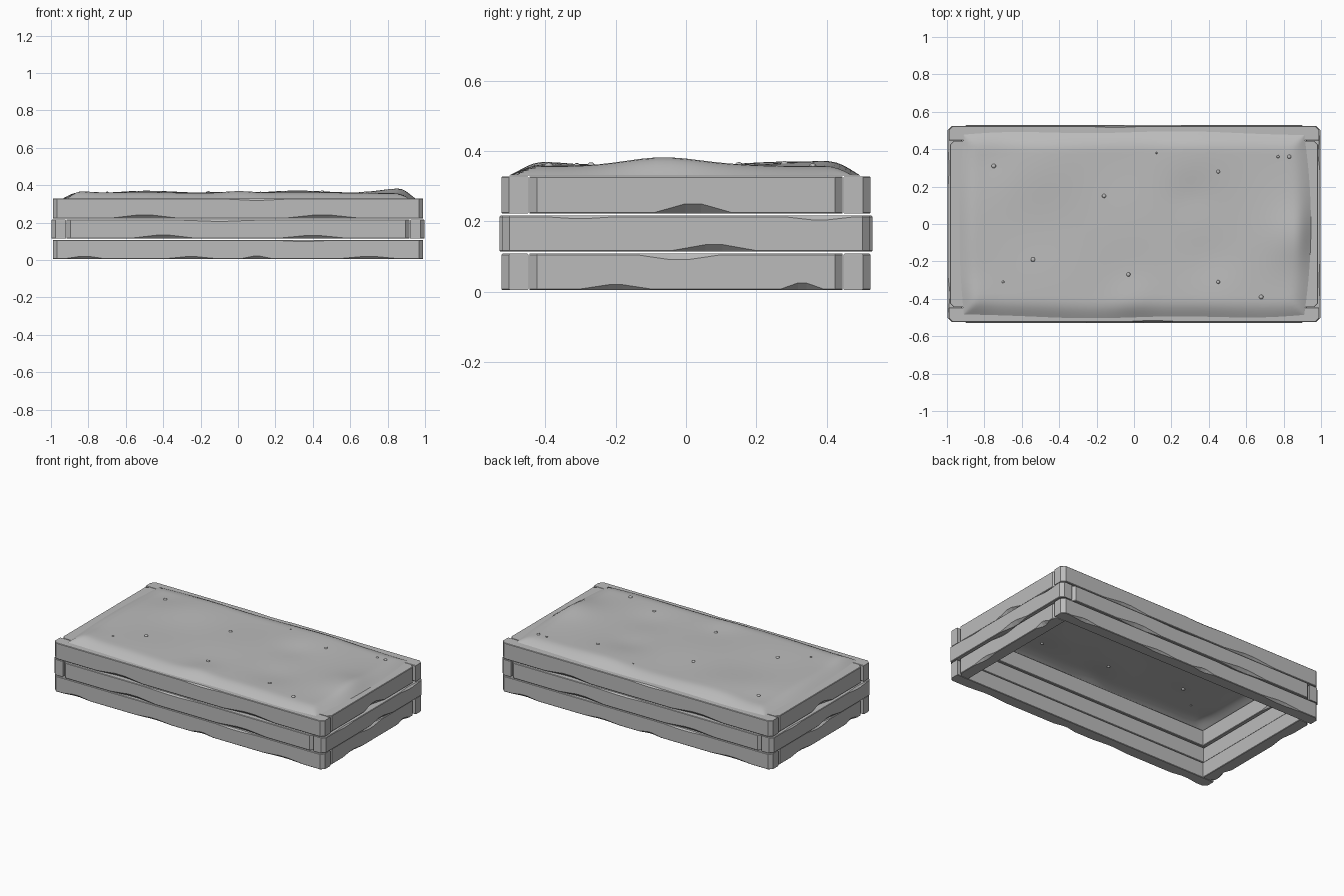
import bpy, bmesh, math
from mathutils import Matrix, Vector

cube = bpy.data.objects.get("Cube")
if cube:
    bpy.data.objects.remove(cube)

grey = bpy.data.materials.new("plain_grey")
grey.use_nodes = True
grey.diffuse_color = (0.5, 0.5, 0.5, 1)
grey.node_tree.nodes["Principled BSDF"].inputs["Base Color"].default_value = (0.5, 0.5, 0.5, 1)


def finish(bm, name, angle=None):
    bmesh.ops.recalc_face_normals(bm, faces=bm.faces[:])
    mesh = bpy.data.meshes.new(name)
    bm.to_mesh(mesh)
    bm.free()
    mesh.materials.append(grey)
    obj = bpy.data.objects.new(name, mesh)
    bpy.context.collection.objects.link(obj)
    if angle:
        bpy.ops.object.select_all(action='DESELECT')
        obj.select_set(True)
        bpy.context.view_layer.objects.active = obj
        bpy.ops.object.shade_smooth_by_angle(angle=angle)
    return obj


def plank(name, turn, half, outer, z0, z1, chips):
    """Loft a worn board; chips are (edge, position, half width, depth)."""
    thick, nick, tip = 0.078, 0.003, 0.022
    inner = outer - thick
    stops = {-half, tip - half, half - tip, half}
    for _, u, w, _ in chips:
        stops |= {max(-half, u - w), u - w * 0.2, u + w * 0.2, min(half, u + w)}
    bm = bmesh.new()
    rings = []
    for u in sorted(stops):
        # chamfer at each long edge: outer bottom, outer top, inner top, inner bottom
        cut = {e: nick for e in ("ob", "ot", "it", "ib")}
        for edge, pos, w, depth in chips:
            cut[edge] += depth * max(0, min(1, (w - abs(u - pos)) / (w * 0.8)))
        out = outer - (tip if abs(u) == half else 0)
        a, b, c, d = cut["ob"], cut["ot"], cut["it"], cut["ib"]
        section = [(out - a, z0), (out, z0 + a), (out, z1 - b), (out - b, z1),
                   (inner + c, z1), (inner, z1 - c), (inner, z0 + d), (inner + d, z0)]
        rings.append([bm.verts.new((u, -v, z)) for v, z in section])
    for r, s in zip(rings, rings[1:]):
        for i in range(8):
            j = (i + 1) % 8
            bm.faces.new((r[i], r[j], s[j], s[i]))
    bm.faces.new(rings[0])
    bm.faces.new(rings[-1])
    bmesh.ops.transform(bm, matrix=Matrix.Rotation(math.radians(turn), 4, 'Z'), verts=bm.verts[:])
    finish(bm, name)


# Three courses of boards whose corner joints alternate
courses = [
    ("bottom", 0.005, 0.108, (0.99, 0.525), (0.445, 0.985),
     [("ob", -0.82, 0.1, 0.012), ("ob", -0.25, 0.13, 0.01), ("ob", 0.1, 0.08, 0.013),
      ("ob", 0.7, 0.15, 0.011), ("ot", 0.35, 0.15, 0.006)],
     [("ob", -0.2, 0.1, 0.012), ("ob", 0.33, 0.06, 0.017), ("ot", -0.02, 0.12, 0.014)]),
    ("middle", 0.114, 0.216, (0.917, 0.53), (0.523, 0.997),
     [("ob", -0.4, 0.17, 0.016), ("ob", 0.4, 0.18, 0.014), ("ot", -0.1, 0.2, 0.006)],
     [("ob", 0.08, 0.12, 0.017), ("ot", 0.38, 0.1, 0.009), ("ot", -0.3, 0.1, 0.005)]),
    ("top", 0.222, 0.328, (0.99, 0.525), (0.445, 0.985),
     [("ob", -0.5, 0.17, 0.016), ("ob", 0.45, 0.19, 0.016), ("ot", 0.1, 0.15, 0.006)],
     [("ob", 0.02, 0.11, 0.025), ("ib", -0.2, 0.1, 0.015)]),
]
for level, z0, z1, long_fit, short_fit, long_chips, short_chips in courses:
    for side, turn in (("front", 0), ("left", 90), ("back", 180), ("right", 270)):
        is_long = turn % 180 == 0
        half, outer = long_fit if is_long else short_fit
        plank(f"{level}_{side}_plank", turn, half, outer, z0, z1, long_chips if is_long else short_chips)

# Bumps on the soil: x, y, radius, height
BUMPS = [(0.87, -0.07, 0.2, 0.02), (-0.5, 0.3, 0.3, 0.008), (-0.87, -0.4, 0.15, 0.01),
         (0.3, 0.4, 0.25, 0.009), (0.0, -0.4, 0.15, 0.011), (0.4, -0.2, 0.2, -0.01),
         (-0.75, 0.36, 0.2, -0.008), (0.3, 0.15, 0.15, -0.007)]


def soil_height(x, y, s, t):
    rim = min((1 - abs(s)) * 0.93, (1 - abs(t)) * 0.49) / 0.09
    rise = math.sin(min(rim, 1) * math.pi / 2)
    z = 0.36 + 0.003 * math.sin(7 * x + 2) * math.cos(9 * y)
    for bx, by, r, h in BUMPS:
        z += h * math.exp(-((x - bx) ** 2 + (y - by) ** 2) / (r * r * 0.5))
    return 0.33 + (z - 0.33) * rise


def soil_point(s, t):
    # bow the sides and round the corners
    x = s * (0.94 - 0.03 * t * t) + 0.006 * (1 - t * t)
    y = t * (0.495 - 0.015 * s ** 4) - 0.004 + 0.005 * math.sin(6 * s) * t * t
    return Vector((x, y, soil_height(x, y, s, t)))


# Soil sheet, with rows packed toward the rim
bm = bmesh.new()
nx, ny = 56, 36
ease = lambda i, n: math.sin((i / n - 0.5) * math.pi)
grid = [[bm.verts.new(soil_point(ease(i, nx), ease(j, ny))) for j in range(ny + 1)] for i in range(nx + 1)]
for i in range(nx):
    for j in range(ny):
        bm.faces.new((grid[i][j], grid[i + 1][j], grid[i + 1][j + 1], grid[i][j + 1]))
soil = finish(bm, "soil", math.radians(60))
if soil.data.polygons[0].normal.z < 0:
    soil.data.flip_normals()

# Small stones half sunk in the soil
stones = [(-0.75, 0.31, 0.012), (-0.16, 0.15, 0.011), (0.45, 0.28, 0.01), (0.77, 0.36, 0.008),
          (0.83, 0.36, 0.011), (-0.54, -0.19, 0.012), (-0.7, -0.31, 0.007), (-0.03, -0.27, 0.011),
          (0.45, -0.31, 0.01), (0.68, -0.39, 0.012), (0.12, 0.38, 0.005)]
bm = bmesh.new()
for x, y, r in stones:
    z = soil_height(x, y, x / 0.94, y / 0.495)
    place = Matrix.Translation((x, y, z)) @ Matrix.Diagonal((1, 1, 0.7, 1))
    bmesh.ops.create_icosphere(bm, subdivisions=2, radius=r, matrix=place)
finish(bm, "stones", math.radians(40))
